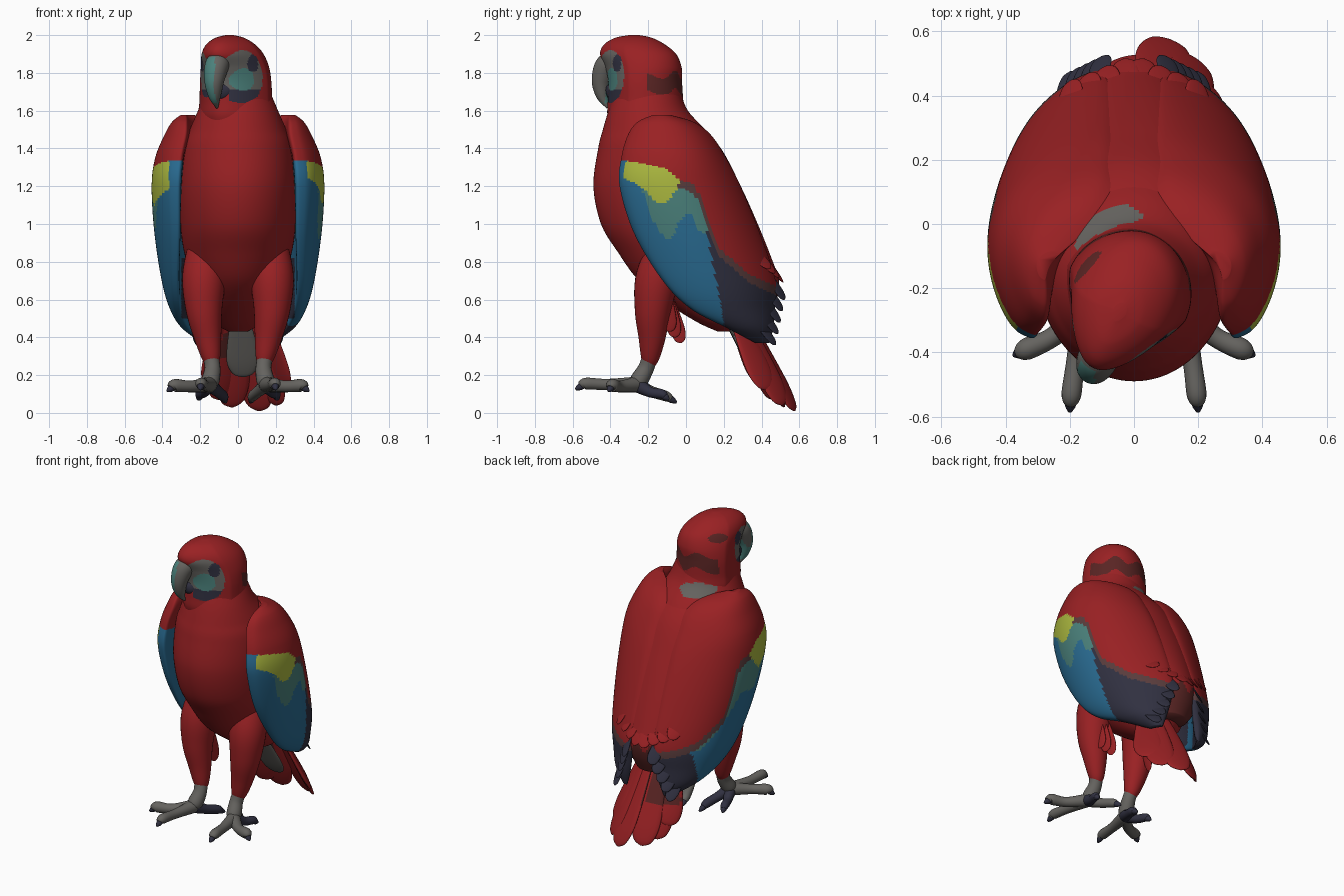
import bpy, bmesh
from math import sin, cos, pi, radians, copysign
from mathutils import Vector, Matrix

if "Cube" in bpy.data.objects:
    bpy.data.objects.remove(bpy.data.objects["Cube"])

COLOURS = {
    "red": (.32, .015, .017), "blue": (.023, .15, .29), "yellow": (.41, .48, .05),
    "teal": (.07, .22, .20), "navy": (.03, .03, .052), "grey": (.13, .125, .115),
    "brown": (.1, .018, .017), "dusky_brown": (.1, .045, .045),
}
MATS = {}
for label, rgb in COLOURS.items():
    m = bpy.data.materials.new(label)
    m.use_nodes = True
    m.diffuse_color = (*rgb, 1)
    m.node_tree.nodes["Principled BSDF"].inputs["Base Color"].default_value = (*rgb, 1)
    MATS[label] = m


def smooth(rows, n):
    """Catmull-Rom curve through rows of numbers."""
    out = []
    last = len(rows) - 1
    for i in range(last):
        a, b, c, d = rows[max(i - 1, 0)], rows[i], rows[i + 1], rows[min(i + 2, last)]
        for k in range(n):
            t = k / n
            out.append([q + .5 * t * (r - p + t * (2 * p - 5 * q + 4 * r - s + t * (3 * (q - r) + s - p)))
                        for p, q, r, s in zip(a, b, c, d)])
    return out + [list(rows[-1])]


def lerp(x, pts):
    """Piecewise linear lookup."""
    if x <= pts[0][0]:
        return pts[0][1]
    for (a, u), (b, v) in zip(pts, pts[1:]):
        if x <= b:
            return u + (v - u) * (x - a) / (b - a)
    return pts[-1][1]


def inside(u, v, cu, cv, ru, rv):
    """True within an ellipse."""
    return ((u - cu) / ru) ** 2 + ((v - cv) / rv) ** 2 < 1


def skin(name, rings, colour, place=None, flip=1):
    """Skin a stack of rings; colour is a name or a rule on face centres."""
    bm = bmesh.new()
    vs = [[bm.verts.new(p) for p in ring] for ring in rings]
    for lo, hi in zip(vs, vs[1:]):
        for i in range(len(lo)):
            j = (i + 1) % len(lo)
            bm.faces.new((lo[i], lo[j], hi[j], hi[i]))
    bm.faces.new(vs[0])
    bm.faces.new(vs[-1])
    me = bpy.data.meshes.new(name)
    slots = []
    for f in bm.faces:
        key = colour if isinstance(colour, str) else colour(f.calc_center_median())
        if key not in slots:
            slots.append(key)
            me.materials.append(MATS[key])
        f.material_index = slots.index(key)
        f.smooth = True
    if place:
        bm.transform(place)
    bm.transform(Matrix.Diagonal((flip, 1, 1, 1)))
    bmesh.ops.recalc_face_normals(bm, faces=bm.faces)
    bm.to_mesh(me)
    bm.free()
    bpy.context.collection.objects.link(bpy.data.objects.new(name, me))


def loft(name, rows, colour, n=10, seg=96, taper=0, **kw):
    """Rows of z, y centre, x radius, y radius; taper narrows the front."""
    angles = [2 * pi * k / seg for k in range(seg)]
    rings = [[(rx * cos(a) * (1 + taper * min(sin(a), 0)), y + ry * sin(a), z) for a in angles]
             for z, y, rx, ry in smooth(rows, n)]
    skin(name, rings, colour, **kw)


def tube(name, rows, colour, flat=1, normal=(0, 1, .01), n=6, seg=16, **kw):
    """Rows of x, y, z, radius; flat below 1 makes a feather blade."""
    pts = smooth(rows, n)
    rings = []
    for i, p in enumerate(pts):
        c = Vector(p[:3])
        tan = (Vector(pts[min(i + 1, len(pts) - 1)][:3]) - Vector(pts[max(i - 1, 0)][:3])).normalized()
        side = tan.cross(Vector(normal)).normalized()
        up = side.cross(tan)
        r = max(p[3], .003)
        rings.append([c + r * (side * cos(2 * pi * k / seg) + up * flat * sin(2 * pi * k / seg))
                      for k in range(seg)])
    skin(name, rings, colour, **kw)


def feather(name, root, tip, width, colour, normal, flat=.16, **kw):
    a, b = Vector(root), Vector(tip)
    rows = [(*a.lerp(b, t), width * w) for t, w in
            ((0, .5), (.4, .85), (.75, 1), (.94, .68), (1, .1))]
    tube(name, rows, colour, flat=flat, normal=normal, **kw)


# Body
def body_colour(c):
    return "grey" if c.y > -.08 and inside(c.x, c.z, -.08, 1.578, .105, .04) else "red"


loft("body", [(.43, .22, .05, .05), (.48, .2, .13, .14), (.58, .15, .19, .25),
              (.7, .09, .24, .34), (.85, .02, .285, .38), (1, -.05, .305, .4),
              (1.2, -.11, .31, .38), (1.4, -.148, .29, .317), (1.5, -.17, .255, .27),
              (1.6, -.2, .212, .21), (1.7, -.2, .17, .17)], body_colour)


# Back plumage filling the space between the wings
def mantle_colour(c):
    return "red" if c.z > .68 + .03 * sin(c.x * 60) else "brown"


loft("mantle", [(.5, .36, .1, .08), (.6, .3, .18, .18), (.7, .22, .22, .272), (.8, .16, .26, .3),
                (1, .07, .3, .31), (1.2, 0, .31, .29), (1.4, -.08, .29, .265),
                (1.52, -.14, .22, .21), (1.58, -.17, .12, .13)], mantle_colour)

# Head, turned to its right
TURN = Matrix.Translation((-.02, -.22, 0)) @ Matrix.Rotation(radians(-25), 4, 'Z')


def head_colour(c):
    left = c.x > 0
    if inside(c.y, c.z, -.09 if left else -.13, 1.85, .033, .045):
        return "navy"
    chin = c.z < 1.7 and abs(c.x) < .055
    face = inside(c.y, c.z, -.145, 1.78, .11, .14) if left else inside(c.y, c.z, -.17, 1.79, .075, .12)
    if face and not chin:
        if left and inside(c.y, c.z, -.135, 1.765, .052, .06):
            return "teal"
        return "navy" if c.z < 1.71 else "grey"
    if c.y > (.095 if left else .045) and abs(c.z - 1.743 - .022 * sin(c.x * 40)) < .047:
        return "brown"
    if not left and inside(c.y, c.z, .025, 1.895, .06, .026):
        return "brown"
    return "red"


loft("head", [(1.52, .01, .2, .2), (1.58, .005, .208, .21), (1.65, .002, .2, .205),
              (1.75, 0, .196, .2), (1.83, -.01, .184, .21), (1.9, -.04, .162, .212),
              (1.95, -.06, .128, .17), (1.985, -.065, .076, .105), (2, -.06, .02, .03)],
     head_colour, n=16, seg=128, taper=.28, place=TURN)


def beak_colour(c):
    return "teal" if -.046 < c.x < .018 and 1.64 < c.z < 1.88 else "grey"


tube("upper_beak", [(0, -.15, 1.86, .055), (0, -.215, 1.84, .064), (0, -.25, 1.76, .053),
                    (0, -.245, 1.68, .034), (0, -.215, 1.615, .006)],
     beak_colour, normal=(1, 0, 0), n=10, seg=32, place=TURN)
tube("lower_beak", [(0, -.12, 1.72, .06), (0, -.175, 1.71, .064), (0, -.215, 1.72, .022)],
     "navy", normal=(1, 0, 0), place=TURN)

# Wing colour fields, looked up from the side; the two wings differ
COVERT_EDGE = [(-.34, 1.335), (-.25, 1.325), (-.1, 1.29), (-.05, 1.24), (.04, 1.21), (.08, 1.14),
               (.12, 1), (.18, .87), (.34, .73), (.5, .66)]
FIELDS = {
    "left": {"yellow": [(-.34, 1.25), (-.3, 1.23), (-.24, 1.2), (-.19, 1.15), (-.14, 1.1), (-.1, 1.11), (-.04, 1.2)],
             "teal": [(-.24, 1.2), (-.18, 1.03), (-.11, .915), (-.075, .915), (-.04, 1), (.02, 1.06), (.08, .95)],
             "navy": [(.48, .2), (.6, .18), (.8, .14), (.95, .11)]},
    "right": {"yellow": [(-.34, 1.19), (-.25, 1.15), (-.14, 1.1), (-.04, 1.2)],
              "teal": [(-.24, 1.16), (-.1, .97), (.04, 1), (.2, .8), (.32, .68)],
              "navy": [(.37, .27), (.5, .32), (.65, .36), (.8, .5)]},
}


def wing_rule(field):
    def rule(c):
        edge = lerp(c.y, COVERT_EDGE)
        if c.z > edge:
            return "red"
        if c.y > -.04 and c.z > edge - .045:
            return "dusky_brown"
        if -.345 < c.y < -.04 and c.x > .365 and c.z > lerp(c.y, field["yellow"]):
            return "yellow"
        if c.y > lerp(c.z, field["navy"]) or (c.x < .3 and c.y < .2 and .5 < c.z < .82):
            return "navy"
        if c.y > -.23 and c.z > lerp(c.y, field["teal"]):
            return "teal"
        return "blue"
    return rule


def wing_ring(z, xf, yf, xb, yb, thick, bulge, seg=112):
    front, back = Vector((xf, yf, z)), Vector((xb, yb, z))
    half = (front - back) / 2
    out = Vector((-half.y, half.x, 0)).normalized()
    ring = []
    for k in range(seg):
        a = 2 * pi * k / seg
        full = copysign(abs(sin(a)) ** .65, sin(a))
        ring.append((front + back) / 2 + half * cos(a) + out * (thick * full + bulge * sin(a) ** 2))
    return ring


WING = [(.37, .18, .37, .14, .44, .015, .01), (.45, .28, .22, .12, .455, .04, .035),
        (.55, .32, .03, .1, .465, .05, .08), (.7, .335, -.12, .08, .47, .06, .12),
        (.95, .335, -.27, .07, .385, .08, .15), (1.2, .34, -.345, .07, .28, .095, .15),
        (1.35, .33, -.335, .07, .2, .095, .14), (1.47, .305, -.3, .08, .12, .085, .11),
        (1.54, .295, -.25, .13, .03, .06, .075), (1.578, .285, -.17, .24, -.09, .02, .02)]

for side, s in (("left", 1), ("right", -1)):
    # Wing with loose feather tips
    skin(side + "_wing", [wing_ring(*row) for row in smooth(WING, 18)], wing_rule(FIELDS[side]), flip=s)
    for i in range(5):
        feather(f"{side}_flight_feather_{i}", (.22 - .025 * i, .3 + .025 * i, .58 + .05 * i),
                (.2 - .025 * i, .475 + .012 * i, .36 + .06 * i), .04, "navy", (.5, 1, .2), flip=s)
    for i in range(4):
        feather(f"{side}_back_feather_{i}", (.03 + .06 * i, .3 - .03 * i, .98),
                (.03 + .055 * i, .515 - .022 * i, .69 + .025 * i), .048, "red", (.2 + .15 * i, 1, .4), flip=s)
    # Leg
    tube(side + "_thigh", [(.16, -.08, .9, .1), (.18, -.15, .72, .115), (.18, -.175, .55, .097),
                           (.16, -.18, .4, .072), (.14, -.19, .28, .045), (.135, -.19, .23, .012)],
         "red", seg=32, flip=s)
    for i in range(3):
        feather(f"{side}_thigh_feather_{i}", (.14 + .03 * i, -.1, .64),
                (.15 + .02 * i, -.025 - .03 * i, .37 + .03 * i), .04, "red", (1, .2, .1), flip=s)
    tube(side + "_shank", [(.15, -.185, .32, .04), (.135, -.21, .24, .042),
                           (.145, -.25, .17, .047), (.15, -.27, .135, .03)], "grey", flip=s)
    # Toes, two forward and two back
    ankle = (.15, -.26, .15, .042)
    toes = {"front": ((.18, -.42, .15, .03), (.195, -.53, .155, .031), (.2, -.585, .125, .006)),
            "outer": ((.25, -.35, .14, .031), (.335, -.39, .145, .034), (.375, -.41, .115, .006)),
            "inner": ((.11, -.19, .115, .03), (.08, -.11, .09, .028), (.065, -.05, .055, .006)),
            "back": ((.18, -.19, .11, .028), (.2, -.13, .1, .026), (.21, -.09, .07, .006))}
    for label, (mid, pad, claw) in toes.items():
        base = "navy" if label == "back" or (label == "inner" and s < 0) else "grey"
        joint, nail = Vector(pad[:3]), Vector(claw[:3])
        tube(f"{side}_{label}_toe", [ankle, mid, pad, (*joint.lerp(nail, .45), .02)],
             base, normal=(0, .01, 1), flip=s)
        tube(f"{side}_{label}_claw", [(*joint, .02), (*joint.lerp(nail, .6), .018), claw],
             "navy", normal=(0, .01, 1), flip=s)


# Tail fan, arched like a roof
def tail_colour(c):
    return "brown" if c.z > .28 and -.18 < c.x < .01 and c.y > .3 else "red"


TAIL = [(.11, .575, .01, .095), (-.03, .52, .03, .09), (.2, .51, .04, .09), (-.1, .46, .07, .085),
        (.24, .43, .12, .09), (-.15, .4, .15, .08)]
for i, (x, y, z, w) in enumerate(TAIL):
    feather(f"tail_feather_{i}", (x * .5, .3 - .012 * i, .55), (x, y, z), w, tail_colour,
            (x * 5 - .15, 1, .6), flat=.2)

# Under-tail coverts
feather("under_tail_covert", (.01, .19, .53), (.03, .37, .19), .085, "grey", (0, 1, .6))
